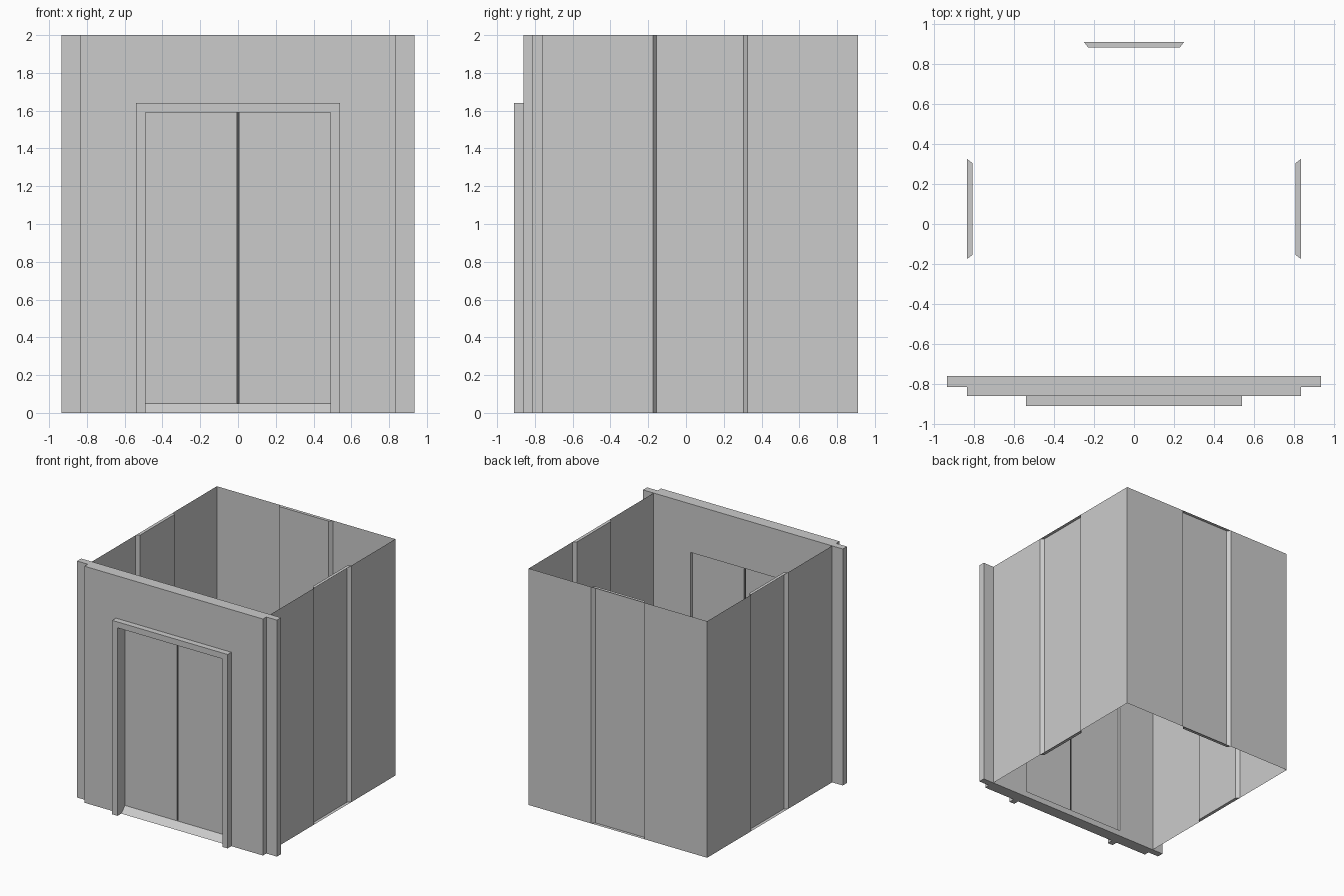
import bpy, bmesh
from mathutils import Vector

if "Cube" in bpy.data.objects:
    bpy.data.objects.remove(bpy.data.objects["Cube"])


def finish(name, bm, normals=True):
    if normals:
        bmesh.ops.recalc_face_normals(bm, faces=bm.faces[:])
    mesh = bpy.data.meshes.new(name)
    bm.to_mesh(mesh)
    bm.free()
    obj = bpy.data.objects.new(name, mesh)
    bpy.context.collection.objects.link(obj)
    return obj


def prism(name, points, direction):
    """Extrude a closed 3D outline along a vector."""
    bm = bmesh.new()
    face = bm.faces.new([bm.verts.new(p) for p in points])
    out = bmesh.ops.extrude_face_region(bm, geom=[face], use_keep_orig=True)
    verts = [g for g in out["geom"] if isinstance(g, bmesh.types.BMVert)]
    bmesh.ops.translate(bm, verts=verts, vec=Vector(direction))
    return finish(name, bm)


def box(name, x0, x1, y0, y1, z0, z1):
    return prism(name, [(x0, y0, z0), (x1, y0, z0), (x1, y1, z0), (x0, y1, z0)],
                 (0, 0, z1 - z0))


H = 2.0
WX, FRONT, BACK = 0.835, -0.76, 0.91
MID = (FRONT + BACK) / 2
OUT, INN, DEPTH = 0.25, 0.23, 0.027
DX, DZ = 0.49, 1.59

# Thin cabin walls, each with a shallow full-height recess
right = [(WX, MID - OUT), (WX - DEPTH, MID - INN), (WX - DEPTH, MID + INN), (WX, MID + OUT)]
back = [(OUT, BACK), (INN, BACK - DEPTH), (-INN, BACK - DEPTH), (-OUT, BACK)]
left = [(-x, y) for x, y in reversed(right)]
path = [(WX, FRONT), *right, (WX, BACK), *back, (-WX, BACK), *left, (-WX, FRONT)]
bm = bmesh.new()
low = [bm.verts.new((x, y, 0)) for x, y in path]
top = [bm.verts.new((x, y, H)) for x, y in path]
for i in range(len(path) - 1):
    bm.faces.new((low[i], low[i + 1], top[i + 1], top[i]))
# Caps over the recesses at floor and ceiling height
for s in (1, 6, 11):
    bm.faces.new(low[s:s + 4])
    bm.faces.new(top[s:s + 4][::-1])
finish("cabin_walls", bm, normals=False)

# Stepped front wall with a doorway cut through it
half = [(0.935, -0.76), (0.935, -0.815), (0.835, -0.815), (0.835, -0.86)]
plan = half + [(-x, y) for x, y in reversed(half)]
wall = prism("front_wall", [(x, y, 0) for x, y in plan], (0, 0, H))
cutter = box("doorway_cutter", -DX, DX, -1.0, -0.6, -0.2, DZ)
cutter.hide_render = True
cutter.hide_viewport = True
cut = wall.modifiers.new("doorway", "BOOLEAN")
cut.operation = "DIFFERENCE"
cut.solver = "EXACT"
cut.object = cutter

# Raised door surround
leg = [(DX, 0), (0.54, 0), (0.54, 1.64)]
arch = leg + [(-x, z) for x, z in reversed(leg)] + [(-DX, DZ), (DX, DZ)]
prism("door_surround", [(x, -0.91, z) for x, z in arch], (0, 0.05, 0))

# Sloped door sill
sill = [(-0.86, 0), (-0.81, 0.05), (-0.76, 0.05), (-0.76, 0)]
prism("door_sill", [(-DX, y, z) for y, z in sill], (2 * DX, 0, 0))

# Sliding doors with a narrow seam strip between them
for side, sx in (("left", -1), ("right", 1)):
    a, b = sorted((sx * 0.005, sx * DX))
    box(side + "_door", a, b, -0.81, -0.785, 0.05, DZ)
seam = box("door_seam", -0.005, 0.005, -0.80, -0.795, 0.05, DZ)
dark = bpy.data.materials.new("seam_dark")
dark.diffuse_color = (0.08, 0.08, 0.08, 1)
dark.use_nodes = True
dark.node_tree.nodes["Principled BSDF"].inputs["Base Color"].default_value = dark.diffuse_color
seam.data.materials.append(dark)
